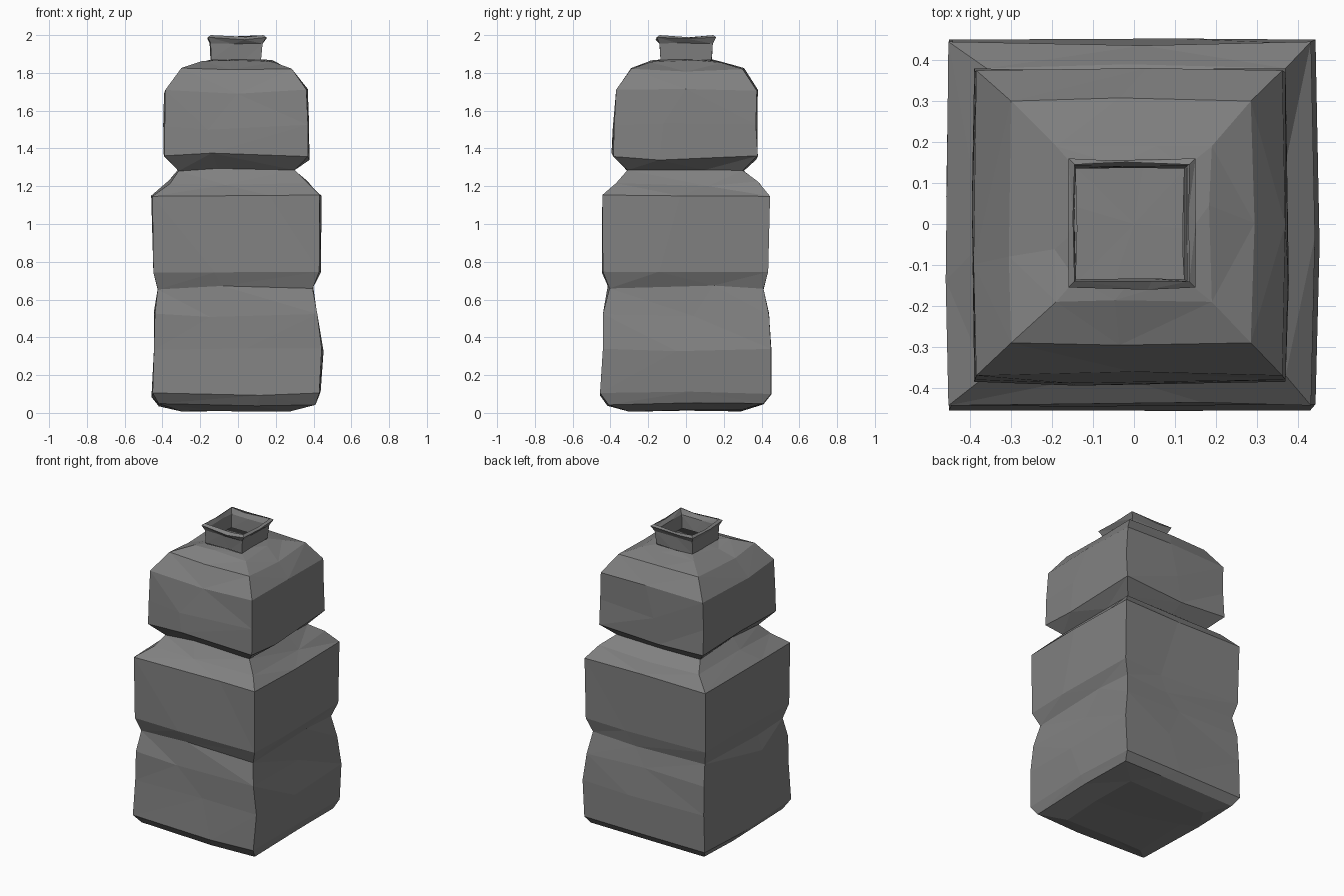
import bpy, bmesh, random

if "Cube" in bpy.data.objects:
    bpy.data.objects.remove(bpy.data.objects["Cube"])

random.seed(4)

# Square cross-sections: z, left x, right x, front y, back y
BODY = [
    (0.012, -.30, .27, -.30, .29),
    (0.045, -.42, .41, -.41, .41),
    (0.10, -.452, .43, -.455, .45),
    (0.34, -.445, .443, -.44, .45),
    (0.52, -.44, .42, -.44, .44),
    (0.66, -.425, .395, -.405, .41),
    (0.75, -.448, .43, -.44, .435),
    (1.15, -.453, .432, -.443, .445),
    (1.22, -.36, .37, -.37, .38),
    (1.28, -.315, .30, -.31, .30),
    (1.355, -.39, .37, -.385, .38),
    (1.52, -.388, .37, -.38, .37),
    (1.71, -.385, .362, -.37, .375),
    (1.825, -.30, .285, -.29, .30),
    (1.858, -.19, .19, -.19, .19),
    (1.868, -.142, .122, -.135, .135),
]
NECK = [
    (1.868, -.142, .122, -.135, .135),
    (1.955, -.145, .13, -.14, .142),
    (1.978, -.16, .15, -.155, .16),
    (1.99, -.145, .135, -.14, .145),
]

# Dark grey plastic
dark = bpy.data.materials.new("dark_grey")
dark.diffuse_color = (.22, .22, .22, 1)
dark.use_nodes = True
dark.node_tree.nodes["Principled BSDF"].inputs["Base Color"].default_value = dark.diffuse_color


def j(a):
    return random.uniform(-a, a)


def loft(name, rings, crumple, fold, cap):
    """Stack square rings with crumpled side midpoints into a faceted shell."""
    bm = bmesh.new()
    loops = []
    for i, (z, x0, x1, y0, y1) in enumerate(rings):
        corners = [(x0, y0), (x1, y0), (x1, y1), (x0, y1)]
        loop = []
        for k, (cx, cy) in enumerate(corners):
            nx, ny = corners[(k + 1) % 4]
            loop.append(bm.verts.new((cx, cy, z + j(fold * .3))))
            # midpoint slides along the side, dents in or out, and tilts the fold
            t, d = .5 + j(.2), j(crumple)
            ox, oy = [(0, -1), (1, 0), (0, 1), (-1, 0)][k]
            dz = min(fold, .25 * (z - rings[max(i - 1, 0)][0]) + .004)
            loop.append(bm.verts.new((cx + (nx - cx) * t + ox * d,
                                      cy + (ny - cy) * t + oy * d, z + j(dz))))
        loops.append(loop)
    for a, b in zip(loops, loops[1:]):
        for k in range(8):
            n = (k + 1) % 8
            bm.faces.new((a[k], a[n], b[n], b[k]))
    if cap:
        c = bm.verts.new((0, 0, 0.012))
        for k in range(8):
            bm.faces.new((loops[0][(k + 1) % 8], loops[0][k], c))
    bmesh.ops.triangulate(bm, faces=bm.faces[:])
    if not cap:
        # uneven lip: corners stand a little proud
        for loop in loops[-2:]:
            for v in loop[::2]:
                v.co.z = min(v.co.z + .01, 2.0)
        loops[-1][0].co.z = 2.0
    me = bpy.data.meshes.new(name)
    bm.to_mesh(me)
    bm.free()
    me.materials.append(dark)
    ob = bpy.data.objects.new(name, me)
    bpy.context.collection.objects.link(ob)
    return ob


# Bottle body: closed base, ribbed sides, pinched waist and shoulders
loft("bottle_body", BODY, .010, .022, True)
# Open neck with flared lip
loft("bottle_neck", NECK, .006, .004, False)
